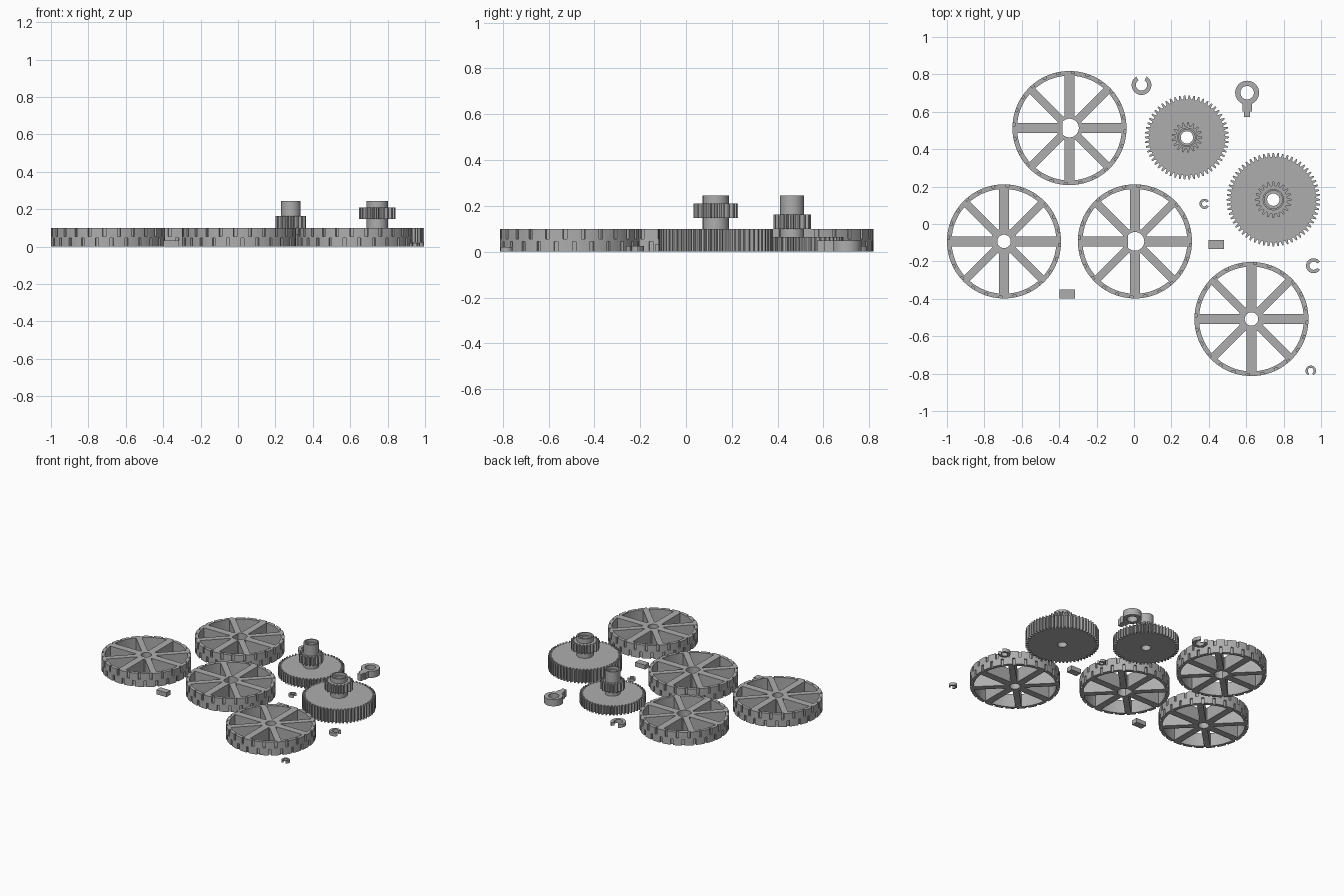
import bpy, bmesh
from math import sin, cos, pi, asin, acos, radians
from mathutils import Matrix, Vector

cube = bpy.data.objects.get("Cube")
if cube:
    bpy.data.objects.remove(cube)

grey = bpy.data.materials.new("mid grey")
grey.use_nodes = True
grey.diffuse_color = (0.42, 0.42, 0.42, 1)
grey.node_tree.nodes["Principled BSDF"].inputs["Base Color"].default_value = (0.42, 0.42, 0.42, 1)


def arc(r, a0, a1, n):
    return [(r * cos(a0 + (a1 - a0) * i / n), r * sin(a0 + (a1 - a0) * i / n)) for i in range(n + 1)]


def circle(r, n=48):
    return arc(r, 0, 2 * pi, n)[:-1]


def gear_outline(r, root, teeth):
    pts, step = [], 2 * pi / teeth
    for i in range(teeth):
        for f, rad in ((-0.34, root), (-0.14, r), (0.14, r), (0.34, root)):
            a = (i + f) * step
            pts.append((rad * cos(a), rad * sin(a)))
    return pts


def finish(name, mesh, loc):
    ob = bpy.data.objects.new(name, mesh)
    ob.location = (loc[0], loc[1], 0)
    mesh.materials.clear()
    mesh.materials.append(grey)
    bpy.context.collection.objects.link(ob)
    return ob


def bake(ob):
    bpy.context.view_layer.update()
    return bpy.data.meshes.new_from_object(ob.evaluated_get(bpy.context.evaluated_depsgraph_get()))


def plate_mesh(outlines, z0, z1):
    """Flat outline with holes, extruded from z0 to z1."""
    cu = bpy.data.curves.new("outline", "CURVE")
    cu.dimensions, cu.fill_mode, cu.extrude = "2D", "BOTH", (z1 - z0) / 2
    for pts in outlines:
        sp = cu.splines.new("POLY")
        sp.points.add(len(pts) - 1)
        for p, (x, y) in zip(sp.points, pts):
            p.co = (x, y, 0, 1)
        sp.use_cyclic_u = True
    tmp = bpy.data.objects.new("outline", cu)
    bpy.context.collection.objects.link(tmp)
    mesh = bake(tmp)
    bpy.data.objects.remove(tmp)
    bm = bmesh.new()
    bm.from_mesh(mesh)
    bmesh.ops.remove_doubles(bm, verts=bm.verts, dist=1e-5)
    bmesh.ops.translate(bm, verts=bm.verts, vec=(0, 0, (z0 + z1) / 2))
    bmesh.ops.recalc_face_normals(bm, faces=bm.faces)
    bm.to_mesh(mesh)
    bm.free()
    return mesh


def plate(name, outlines, z0, z1, loc):
    return finish(name, plate_mesh(outlines, z0, z1), loc)


# Spoked wheel with staggered tread notches
WHEEL_R, RIM_R, HUB_R, WHEEL_H, NOTCHES = 0.305, 0.28, 0.07, 0.1, 24


def wheel_mesh(hole):
    outlines = [circle(WHEEL_R, 96), hole]
    for k in range(8):
        a, b = k * pi / 4, (k + 1) * pi / 4
        wa, wb = (0.026, 0.021) if k % 2 == 0 else (0.021, 0.026)
        outlines.append(arc(RIM_R, a + asin(wa / RIM_R), b - asin(wb / RIM_R), 10)
                        + arc(HUB_R, b - asin(wb / HUB_R), a + asin(wa / HUB_R), 2))
    body = finish("wheel_blank", plate_mesh(outlines, 0, WHEEL_H), (0, 0))
    bm = bmesh.new()
    for i in range(NOTCHES * 2):
        z = WHEEL_H if i % 2 else 0
        m = (Matrix.Rotation((i + 0.5) * pi / NOTCHES, 4, "Z") @ Matrix.Translation((WHEEL_R, 0, z))
             @ Matrix.Diagonal((0.026, 0.017, 0.09, 1)))
        bmesh.ops.create_cube(bm, size=1, matrix=m)
    cut = bpy.data.meshes.new("notches")
    bm.to_mesh(cut)
    bm.free()
    cutter = finish("notch_cutter", cut, (0, 0))
    mod = body.modifiers.new("notches", "BOOLEAN")
    mod.operation, mod.object, mod.solver = "DIFFERENCE", cutter, "EXACT"
    mesh = bake(body)
    bpy.data.objects.remove(body)
    bpy.data.objects.remove(cutter)
    return mesh


flat = acos(-0.037 / 0.05)
round_wheel = wheel_mesh(circle(0.036))
keyed_wheel = wheel_mesh(arc(0.05, -flat, flat, 32))
for name, mesh, loc in (("left_round_wheel", round_wheel, (0.628, -0.508)),
                        ("right_round_wheel", round_wheel, (-0.695, -0.093)),
                        ("back_keyed_wheel", keyed_wheel, (-0.345, 0.513)),
                        ("middle_keyed_wheel", keyed_wheel, (0.005, -0.093))):
    finish(name, mesh, loc)


# Compound gears: large gear, collar, pinion and shaft on one bore
def compound_gear(name, loc, r, teeth, h, pin_r, pin_teeth, pin_z, shaft_r):
    bore, top = circle(0.033), 0.245
    p0, p1 = pin_z
    plate(name + "_large_gear", [gear_outline(r, r - 0.022, teeth), bore], 0, h, loc)
    plate(name + "_collar", [circle(shaft_r), bore], h, p0, loc)
    plate(name + "_pinion", [gear_outline(pin_r, pin_r - 0.022, pin_teeth), bore], p0, p1, loc)
    plate(name + "_shaft", [circle(shaft_r), bore], p1, top - 0.02, loc)
    plate(name + "_shaft_lip", [circle(shaft_r), circle(shaft_r - 0.009)], top - 0.02, top, loc)


compound_gear("thin", (0.283, 0.463), 0.225, 54, 0.065, 0.082, 17, (0.1, 0.163), 0.052)
compound_gear("thick", (0.745, 0.13), 0.25, 60, 0.1, 0.097, 20, (0.147, 0.21), 0.057)


# Open retaining clips
def clip(name, loc, r, inner, facing, half_gap, h):
    a0, a1 = radians(facing + half_gap), radians(facing + 360 - half_gap)
    plate(name, [arc(r, a0, a1, 28) + arc(inner, a1, a0, 28)], 0, h, loc)


clip("large_clip", (0.04, 0.743), 0.053, 0.03, 90, 32, 0.025)
clip("medium_clip", (0.96, -0.223), 0.04, 0.022, 0, 32, 0.025)
clip("small_clip", (0.377, 0.108), 0.027, 0.014, 0, 32, 0.02)
clip("front_clip", (0.945, -0.785), 0.028, 0.016, -90, 32, 0.02)


# Ring with a stepped tail
def box(name, x, y, w, d, h):
    plate(name, [[(-w / 2, -d / 2), (w / 2, -d / 2), (w / 2, d / 2), (-w / 2, d / 2)]], 0, h, (x, y))


plate("ring", [circle(0.064), circle(0.036)], 0, 0.05, (0.605, 0.702))
box("ring_tail", 0.605, 0.625, 0.05, 0.045, 0.05)
box("ring_tail_tip", 0.605, 0.588, 0.032, 0.034, 0.05)

# Loose key blocks
box("middle_key", 0.44, -0.11, 0.083, 0.048, 0.033)
box("front_key", -0.357, -0.373, 0.083, 0.048, 0.033)

# Smooth walls, crisp edges
bpy.ops.object.select_all(action="DESELECT")
for ob in bpy.context.scene.objects:
    if ob.type == "MESH":
        ob.select_set(True)
        bpy.context.view_layer.objects.active = ob
bpy.ops.object.shade_smooth_by_angle(angle=radians(25))
